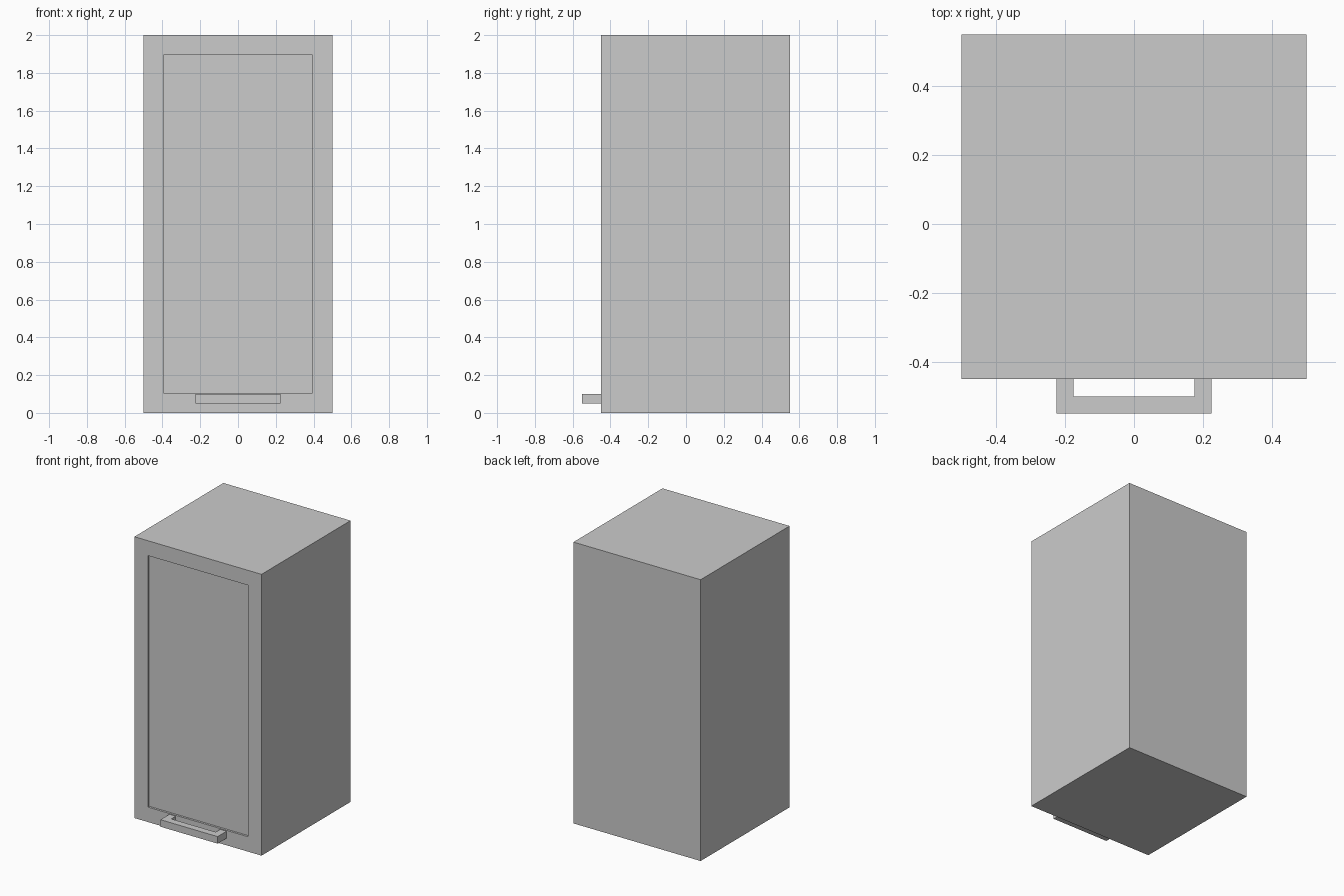
import bpy, bmesh

if "Cube" in bpy.data.objects:
    bpy.data.objects.remove(bpy.data.objects["Cube"])

T = 0.05                      # board thickness
W, H = 0.5, 2.0               # half width, height
FRONT, BACK = -0.45, 0.55     # door face and cabinet back


def finish(name, bm):
    bmesh.ops.recalc_face_normals(bm, faces=bm.faces)
    mesh = bpy.data.meshes.new(name)
    bm.to_mesh(mesh)
    bm.free()
    obj = bpy.data.objects.new(name, mesh)
    bpy.context.collection.objects.link(obj)
    return obj


def box_bm(lo, hi):
    bm = bmesh.new()
    bmesh.ops.create_cube(bm, size=1)
    for v in bm.verts:
        v.co = [lo[i] if v.co[i] < 0 else hi[i] for i in range(3)]
    return bm


def board(name, lo, hi):
    return finish(name, box_bm(lo, hi))


# Carcass boards behind the door
inner = FRONT + T
board("left_side", (-W, inner, 0), (-W + T, BACK, H))
board("right_side", (W - T, inner, 0), (W, BACK, H))
board("bottom_board", (-W + T, inner, 0), (W - T, BACK, T))
board("top_board", (-W + T, inner, H - T), (W - T, BACK, H))
board("back_board", (-W + T, BACK - T, T), (W - T, BACK, H - T))

# Door with a recessed centre panel
bm = box_bm((-W, FRONT, 0), (W, inner, H))
face = min(bm.faces, key=lambda f: f.calc_center_median().y)
bmesh.ops.inset_region(bm, faces=[face], thickness=0.15)
ext = bmesh.ops.extrude_face_region(bm, geom=[face])
bmesh.ops.translate(bm, vec=(0, 0.015, 0),
                    verts=[v for v in ext["geom"] if isinstance(v, bmesh.types.BMVert)])
if face.is_valid:
    bmesh.ops.delete(bm, geom=[face], context="FACES_ONLY")
finish("door", bm)

# U-shaped pull handle: plan profile extruded upwards
half = [(0.225, -0.55), (0.225, FRONT), (0.175, FRONT), (0.175, -0.5)]
profile = half + [(-x, y) for x, y in reversed(half)]
bm = bmesh.new()
base = bm.faces.new([bm.verts.new((x, y, 0.05)) for x, y in profile])
ext = bmesh.ops.extrude_face_region(bm, geom=[base])
bmesh.ops.translate(bm, vec=(0, 0, T),
                    verts=[v for v in ext["geom"] if isinstance(v, bmesh.types.BMVert)])
finish("handle", bm)
